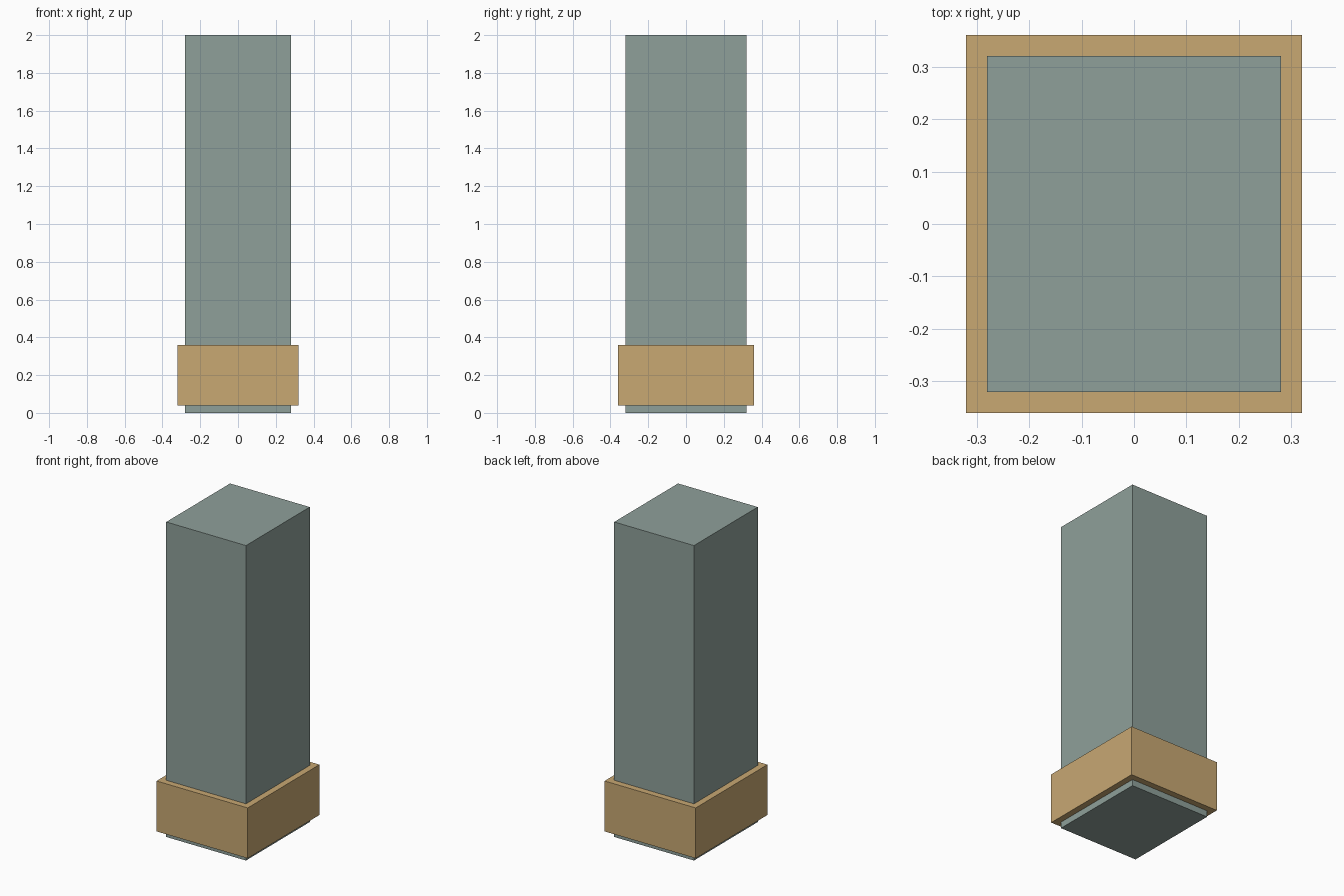
import bpy

if "Cube" in bpy.data.objects:
    bpy.data.objects.remove(bpy.data.objects["Cube"])


def material(name, rgb):
    mat = bpy.data.materials.new(name)
    mat.diffuse_color = (*rgb, 1.0)
    mat.use_nodes = True
    mat.node_tree.nodes["Principled BSDF"].inputs["Base Color"].default_value = mat.diffuse_color
    return mat


def box(name, width, depth, bottom, top, mat):
    bpy.ops.mesh.primitive_cube_add(size=1, location=(0, 0, (bottom + top) / 2))
    obj = bpy.context.object
    obj.name = name
    obj.scale = (width, depth, top - bottom)
    bpy.ops.object.transform_apply(location=False, rotation=False, scale=True)
    obj.data.materials.append(mat)
    return obj


grey_green = material("grey_green", (0.275, 0.352, 0.323))
tan = material("tan", (0.578, 0.392, 0.171))

# Tall rectangular shaft
box("pillar_shaft", 0.56, 0.64, 0.0, 2.0, grey_green)

# Wider band wrapped around the shaft near its foot
box("base_band", 0.64, 0.72, 0.04, 0.36, tan)
